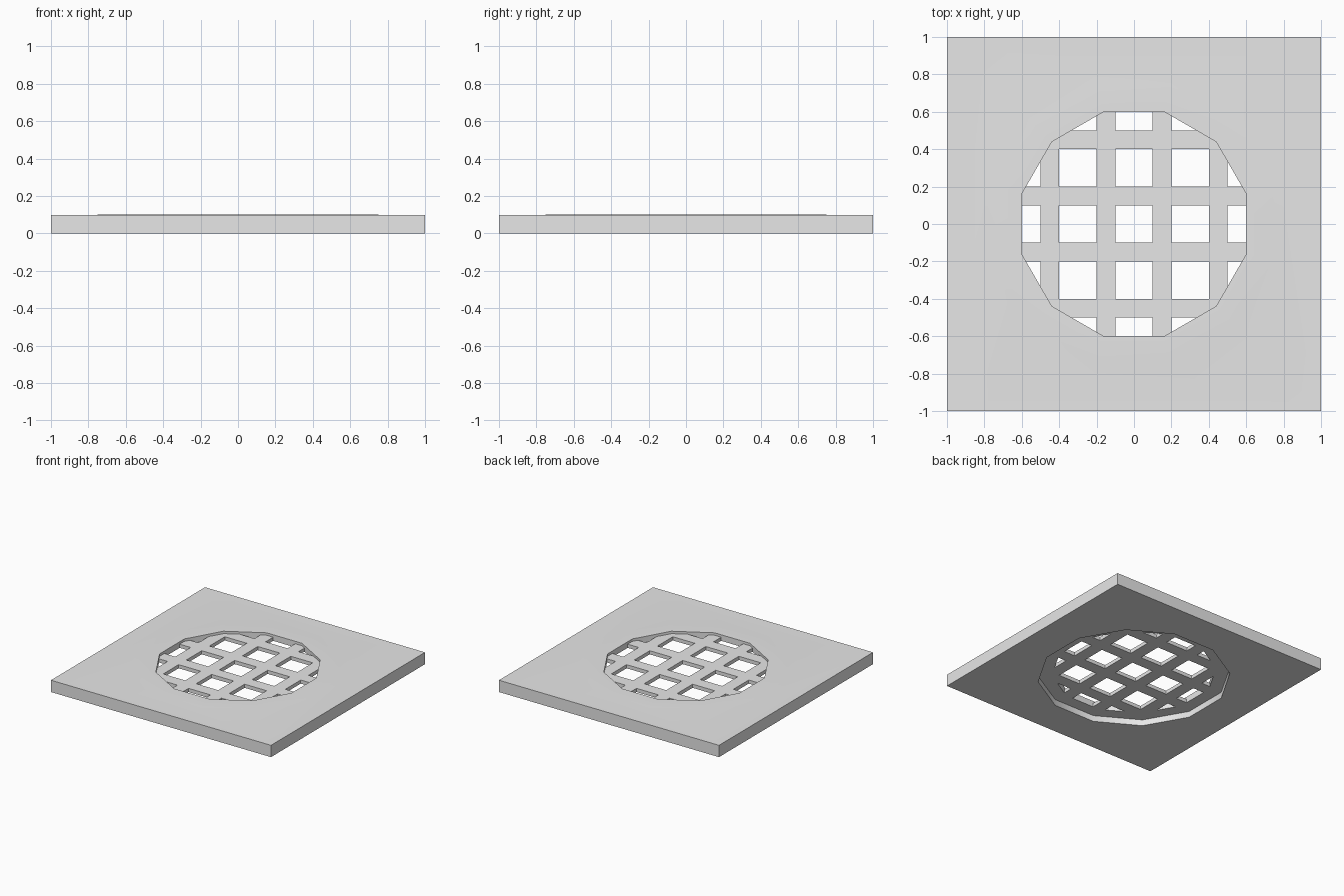
import bpy, bmesh, math

cube = bpy.data.objects.get("Cube")
if cube:
    bpy.data.objects.remove(cube, do_unlink=True)

SIDES = 12
TOP = 0.1       # top of the raised lip
DECK = 0.097    # top of the square plate
LEDGE = 0.05    # underside of the inner flange

grey = bpy.data.materials.new("plain_grey")
grey.use_nodes = True
grey.diffuse_color = (0.8, 0.8, 0.8, 1)
grey.node_tree.nodes["Principled BSDF"].inputs["Base Color"].default_value = (0.8, 0.8, 0.8, 1)


def make_object(name, bm):
    bmesh.ops.recalc_face_normals(bm, faces=bm.faces)
    mesh = bpy.data.meshes.new(name)
    bm.to_mesh(mesh)
    bm.free()
    mesh.materials.append(grey)
    obj = bpy.data.objects.new(name, mesh)
    bpy.context.collection.objects.link(obj)
    return obj


def ring(bm, flat_radius, z, sides=SIDES):
    """Closed loop of vertices, sized by the distance to its flat sides."""
    r = flat_radius / math.cos(math.pi / sides)
    angles = [(k + 0.5) * math.tau / sides for k in range(sides)]
    return [bm.verts.new((r * math.cos(a), r * math.sin(a), z)) for a in angles]


def bridge(bm, a, b):
    for i in range(len(a)):
        j = (i + 1) % len(a)
        bm.faces.new((a[i], a[j], b[j], b[i]))


def fill_between(bm, outer, inner):
    edges = []
    for loop in (outer, inner):
        for i, v in enumerate(loop):
            pair = (v, loop[(i + 1) % len(loop)])
            edges.append(bm.edges.get(pair) or bm.edges.new(pair))
    bmesh.ops.triangle_fill(bm, use_beauty=True, edges=edges)


# Square plate with a faint lip, a through hole and a stepped underside
bm = bmesh.new()
profile = [(0.8, DECK), (0.74, TOP), (0.6, TOP), (0.6, LEDGE), (0.7, LEDGE), (0.7, 0)]
rings = [ring(bm, r, z) for r, z in profile]
for a, b in zip(rings, rings[1:]):
    bridge(bm, a, b)
deck = ring(bm, 1, DECK, 4)
base = ring(bm, 1, 0, 4)
bridge(bm, deck, base)
fill_between(bm, deck, rings[0])
fill_between(bm, base, rings[-1])
plate = make_object("drain_plate", bm)

# Grate disc that fills the hole
bm = bmesh.new()
low, high = ring(bm, 0.602, LEDGE), ring(bm, 0.602, 0.08)
bridge(bm, low, high)
bm.faces.new(low)
bm.faces.new(high)
grate = make_object("grate", bm)

# Square openings cut on a regular grid, leaving crossed bars
bm = bmesh.new()
for i in range(-2, 3):
    for j in range(-2, 3):
        block = bmesh.ops.create_cube(bm, size=0.2)["verts"]
        bmesh.ops.translate(bm, verts=block, vec=(0.3 * i, 0.3 * j, 0.06))
cutter = make_object("opening_cutter", bm)
cutter.hide_render = True

cut = grate.modifiers.new("openings", "BOOLEAN")
cut.operation = "DIFFERENCE"
cut.solver = "EXACT"
cut.object = cutter
bpy.context.view_layer.objects.active = grate
bpy.ops.object.modifier_apply(modifier=cut.name)
bpy.data.objects.remove(cutter, do_unlink=True)

# Smooth the shallow lip while keeping the hard edges
bpy.ops.object.select_all(action="DESELECT")
plate.select_set(True)
bpy.context.view_layer.objects.active = plate
bpy.ops.object.shade_smooth_by_angle(angle=math.radians(30))
